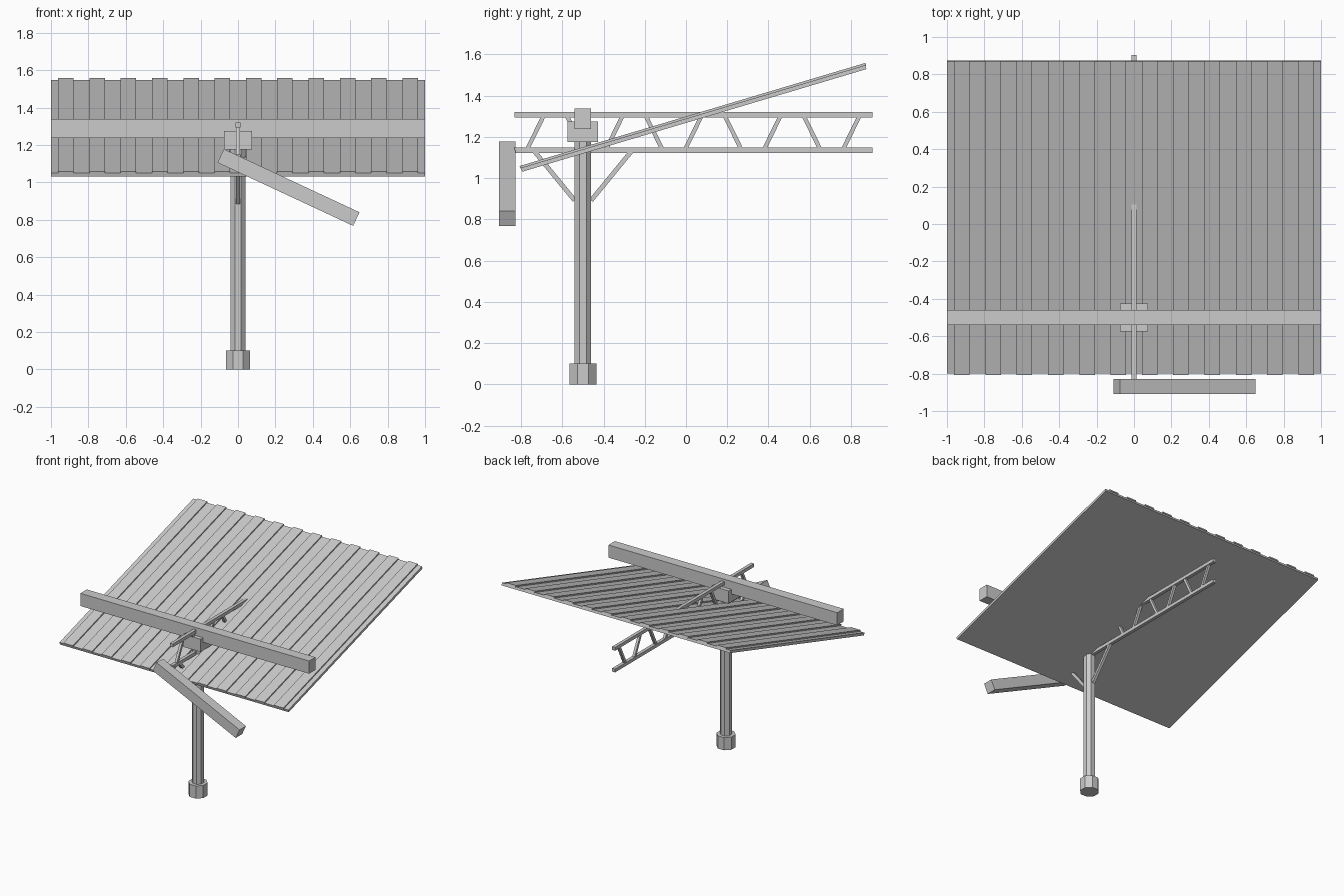
import bpy
import math
from mathutils import Vector

old = bpy.data.objects.get("Cube")
if old:
    bpy.data.objects.remove(old, do_unlink=True)

grey = bpy.data.materials.new("plain grey")
grey.use_nodes = True
GREY = (0.6, 0.6, 0.6, 1)
grey.diffuse_color = GREY
grey.node_tree.nodes["Principled BSDF"].inputs["Base Color"].default_value = GREY


def finish(name):
    obj = bpy.context.object
    obj.name = name
    obj.data.materials.append(grey)
    return obj


def box(name, centre, size, rot=(0, 0, 0)):
    bpy.ops.mesh.primitive_cube_add(size=1, location=centre, rotation=rot)
    obj = finish(name)
    obj.scale = size
    return obj


def octagon(name, apothem, z0, z1):
    bpy.ops.mesh.primitive_cylinder_add(
        vertices=8, radius=apothem / math.cos(math.pi / 8), depth=z1 - z0,
        location=(0, POST_Y, (z0 + z1) / 2), rotation=(0, 0, math.pi / 8))
    return finish(name)


def strut(name, start, end, width):
    """Square bar between two (y, z) points in the centre plane."""
    a, b = Vector((0, *start)), Vector((0, *end))
    d = b - a
    return box(name, (a + b) / 2, (width, d.length, width),
               (math.atan2(d.z, d.y), 0, 0))


# Post, footing and the head that carries the cross beam
POST_Y = -0.5
octagon("footing", 0.065, 0, 0.1)
octagon("post", 0.04, 0.1, 1.175)
box("head_block", (0, POST_Y, 1.225), (0.148, 0.148, 0.1))
box("cross_beam", (0, POST_Y, 1.288), (2, 0.08, 0.1))

# Lattice truss running front to back
for name, z in (("truss_top_chord", 1.307), ("truss_bottom_chord", 1.136)):
    box(name, (0, 0.036, z), (0.026, 1.736, 0.026))
for i in range(9):
    y = -0.73 + 0.1915 * i
    lean = 0.04 if i % 2 == 0 else -0.04
    strut("truss_web", (y - lean, 1.14), (y + lean, 1.303), 0.02)

# Braces from post to truss
for name, side in (("front_brace", -1), ("back_brace", 1)):
    strut(name, (POST_Y + side * 0.04, 0.892), (POST_Y + side * 0.24, 1.136), 0.022)

# Tilted roof sheet with raised ribs
TILT = math.radians(16.6)
normal = Vector((0, -math.sin(TILT), math.cos(TILT)))
roof_top = Vector((0, 0.0345, 1.299))
box("roof_sheet", roof_top - normal * 0.01, (2, 1.742, 0.02), (TILT, 0, 0))
for i in range(12):
    offset = Vector(((i - 5.5) * 0.1673, 0, 0))
    box("roof_rib", roof_top + normal * 0.003 + offset,
        (0.083, 1.75, 0.014), (TILT, 0, 0))

# Slanted counterweight arm on the truss front
box("slanted_arm", (0.27, -0.868, 0.973), (0.8, 0.08, 0.08),
    (0, math.radians(25), 0))
